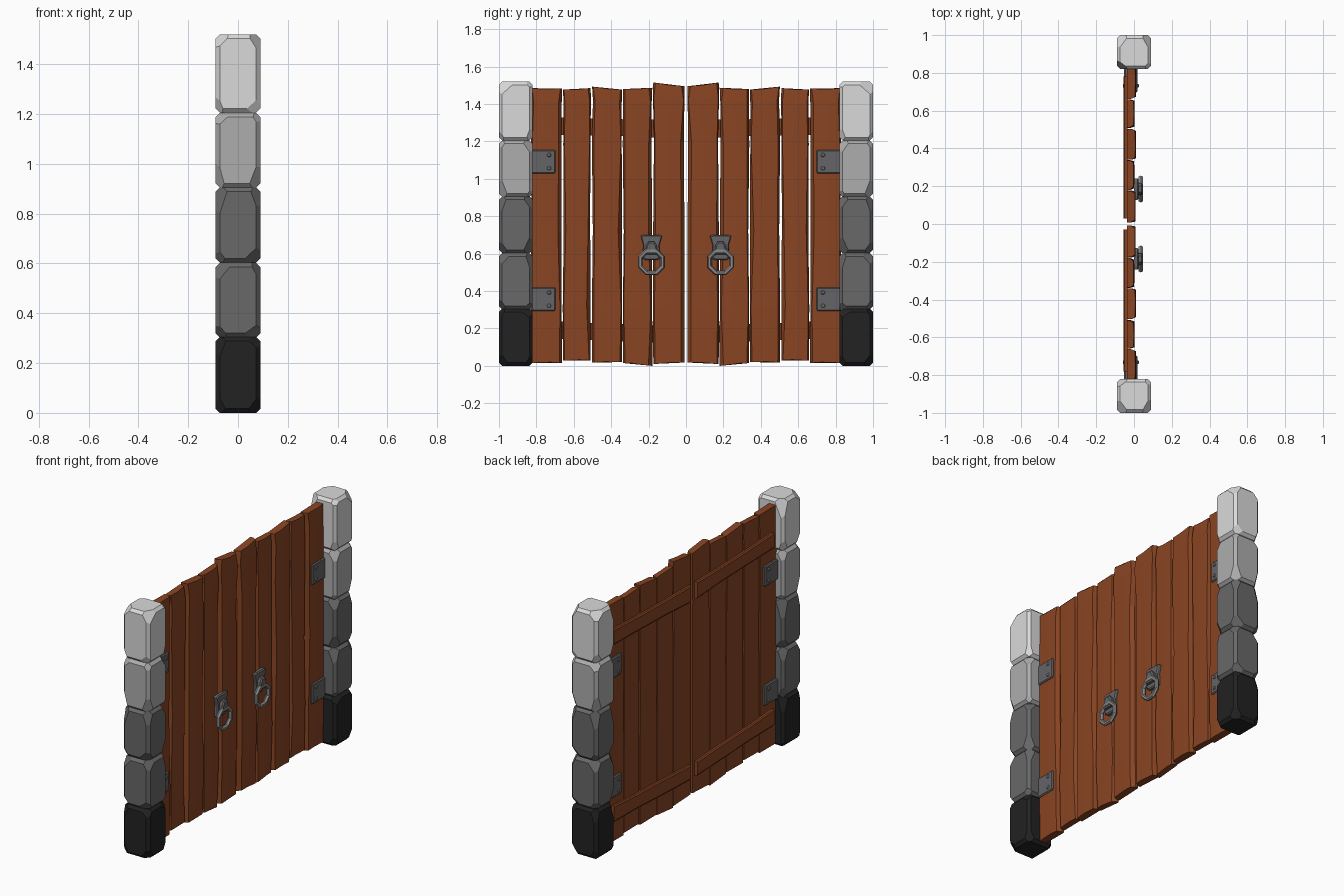
import bpy, bmesh, math, random
from mathutils import Vector

if "Cube" in bpy.data.objects:
    bpy.data.objects.remove(bpy.data.objects["Cube"])

random.seed(7)
U = random.uniform


def mat(name, r, g, b):
    m = bpy.data.materials.new(name)
    m.diffuse_color = (r, g, b, 1)
    m.use_nodes = True
    m.node_tree.nodes["Principled BSDF"].inputs["Base Color"].default_value = m.diffuse_color
    return m


WOOD = mat("brown_wood", 0.25, 0.058, 0.016)
IRON = mat("dark_iron", 0.13, 0.13, 0.135)
RING = mat("ring_iron", 0.25, 0.25, 0.26)
BLACK = mat("black_stone", 0.016, 0.016, 0.016)
DARK = mat("dark_grey_stone", 0.14, 0.14, 0.14)
MID = mat("grey_stone", 0.42, 0.42, 0.42)
LIGHT = mat("pale_stone", 0.70, 0.70, 0.70)


def finish(bm, name, material):
    """Turn a bmesh of the +y half into an object mirrored across y."""
    bmesh.ops.recalc_face_normals(bm, faces=bm.faces[:])
    me = bpy.data.meshes.new(name)
    bm.to_mesh(me)
    bm.free()
    me.materials.append(material)
    ob = bpy.data.objects.new(name, me)
    bpy.context.collection.objects.link(ob)
    mirror(ob)
    return ob


def mirror(ob):
    m = ob.modifiers.new("mirror_y", 'MIRROR')
    m.use_axis = (False, True, False)
    m.use_mirror_merge = False


def box(bm, lo, hi, bevel=0.0):
    lo, hi = Vector(lo), Vector(hi)
    vs = bmesh.ops.create_cube(bm, size=1)["verts"]
    for v in vs:
        v.co = (lo + hi) / 2 + v.co * (hi - lo)
    if bevel:
        es = list({e for v in vs for e in v.link_edges})
        bmesh.ops.bevel(bm, geom=es, offset=bevel, segments=1, profile=0.5, affect='EDGES')


def loft(bm, rings):
    """Skin equal-length point rings and cap both ends."""
    rows = [[bm.verts.new(p) for p in r] for r in rings]
    n = len(rows[0])
    for a, b in zip(rows, rows[1:]):
        for i in range(n):
            j = (i + 1) % n
            bm.faces.new((a[i], a[j], b[j], b[i]))
    bm.faces.new(rows[0][::-1])
    bm.faces.new(rows[-1])


# Stone posts: bevelled blocks with chipped corners and edges
blocks = [(0.0, 0.305, BLACK), (0.303, 0.603, DARK), (0.603, 0.906, DARK),
          (0.904, 1.205, MID), (1.205, 1.52, LIGHT)]
for k, (z0, z1, m) in enumerate(blocks):
    bm = bmesh.new()
    lo, hi = Vector((-0.09, 0.82, z0)), Vector((0.09, 1.0, z1))
    box(bm, lo, hi, 0.017)
    c, h = (lo + hi) / 2, (hi - lo) / 2
    for sx in (-1, 1):
        for sy in (-1, 1):
            for sz in (-1, 1):
                s = Vector((sx, sy, sz))
                corner = c + Vector((sx * h.x, sy * h.y, sz * h.z))
                n = Vector((sx * U(.4, 1), sy * U(.4, 1), sz * U(.2, .7))).normalized()
                cut = bmesh.ops.bisect_plane(
                    bm, geom=bm.verts[:] + bm.edges[:] + bm.faces[:],
                    plane_co=corner - n * U(.024, .040), plane_no=n, clear_outer=True)
                es = [e for e in cut["geom_cut"] if isinstance(e, bmesh.types.BMEdge)]
                if es:
                    bmesh.ops.edgeloop_fill(bm, edges=es)
    finish(bm, f"post_stone_{k + 1}", m)

# Door planks: (y0, y1, top at y0, top at y1, bottom at y0, bottom at y1, front x)
planks = [(0.008, 0.175, 1.495, 1.515, 0.018, 0.010, 0.008),
          (0.180, 0.337, 1.487, 1.480, 0.000, 0.015, 0.001),
          (0.342, 0.502, 1.477, 1.493, 0.020, 0.018, 0.010),
          (0.510, 0.658, 1.485, 1.477, 0.030, 0.028, 0.002),
          (0.663, 0.830, 1.482, 1.485, 0.016, 0.016, 0.010)]
for k, (y0, y1, t0, t1, b0, b1, xf) in enumerate(planks):
    bm = bmesh.new()
    rings = []
    for f in (0, 0.2, 0.48, 0.8, 0.95, 1):
        inner = 0 < f < 1
        a = y0 + (U(-.002, .005) if inner else 0)
        b = y1 - (U(-.002, .005) if inner else 0)
        ca, cb = U(.004, .022), U(.003, .012)
        mid = (a + b) / 2 + U(-.03, .03)
        x = xf - (0.004 if not inner else 0)
        ring = []
        for y, px in ((a, -.038), (b, -.038), (b, x - .02), (b - cb, x),
                      (mid, x + .001), (a + ca, x), (a, x - .022)):
            s = (y - y0) / (y1 - y0)
            zb, zt = b0 + (b1 - b0) * s, t0 + (t1 - t0) * s
            if y == mid:
                zt -= .004
                zb += .004
            ring.append((px, y, zb + (zt - zb) * f))
        rings.append(ring)
    loft(bm, rings)
    finish(bm, f"door_plank_{k + 1}", WOOD)

# Cross battens on the back of the doors
for name, zi, zo in (("upper_batten", 1.265, 1.285), ("lower_batten", 0.165, 0.195)):
    bm = bmesh.new()
    rings = []
    for f in (0, .3, .7, 1):
        y, z, w = .03 + .75 * f, zi + (zo - zi) * f, .05 + U(-.006, .004)
        rings.append([(-.034, y, z - w), (-.034, y, z + w), (-.05, y, z + w),
                      (-.056, y, z + w - .008), (-.056, y, z - w + .008), (-.05, y, z - w)])
    loft(bm, rings)
    finish(bm, name, WOOD)

# Hinge plates wrapping the door, with bolts on both sides
for name, z in (("lower_hinge", 0.357), ("upper_hinge", 1.092)):
    bm = bmesh.new()
    box(bm, (-.052, .697, z - .063), (.019, .828, z + .063), .006)
    finish(bm, name, IRON)
    bm = bmesh.new()
    for dz in (-.035, .035):
        for x0, x1 in ((.017, .026), (-.059, -.05)):
            box(bm, (x0, .722, z + dz - .010), (x1, .742, z + dz + .010), .004)
    finish(bm, name + "_bolts", RING)

# Handle back plate
Y = 0.185
bm = bmesh.new()
prof = [(-.057, .695), (-.04, .701), (.04, .701), (.057, .695), (.043, .645),
        (.047, .575), (.03, .565), (-.03, .565), (-.047, .575), (-.043, .645)]
loft(bm, [[(x, Y + y * s, .635 + (z - .635) * s) for y, z in prof]
          for x, s in ((0, 1), (.018, 1), (.024, .9))])
finish(bm, "handle_plate", IRON)

# Handle bracket that holds the ring
bm = bmesh.new()
prof = [(-.036, .595), (-.028, .645), (-.015, .665), (.015, .665), (.028, .645), (.036, .595)]
loft(bm, [[(x, Y + y * s, .63 + (z - .63) * s) for y, z in prof]
          for x, s in ((.02, 1), (.040, 1), (.047, .75))])
finish(bm, "handle_bracket", IRON)

# Ring pull: faceted ring hanging from the bracket
bm = bmesh.new()
N, M = 8, 6
grid = []
for i in range(N):
    a = 2 * math.pi * (i + .5) / N
    row = []
    for j in range(M):
        b = 2 * math.pi * j / M
        r = .064 + .013 * math.cos(b)
        row.append(bm.verts.new((.036 + .013 * math.sin(b), Y + r * math.cos(a),
                                 .556 + r * math.sin(a))))
    grid.append(row)
for i in range(N):
    for j in range(M):
        p, q = (i + 1) % N, (j + 1) % M
        bm.faces.new((grid[i][j], grid[p][j], grid[p][q], grid[i][q]))
finish(bm, "handle_ring", RING)
